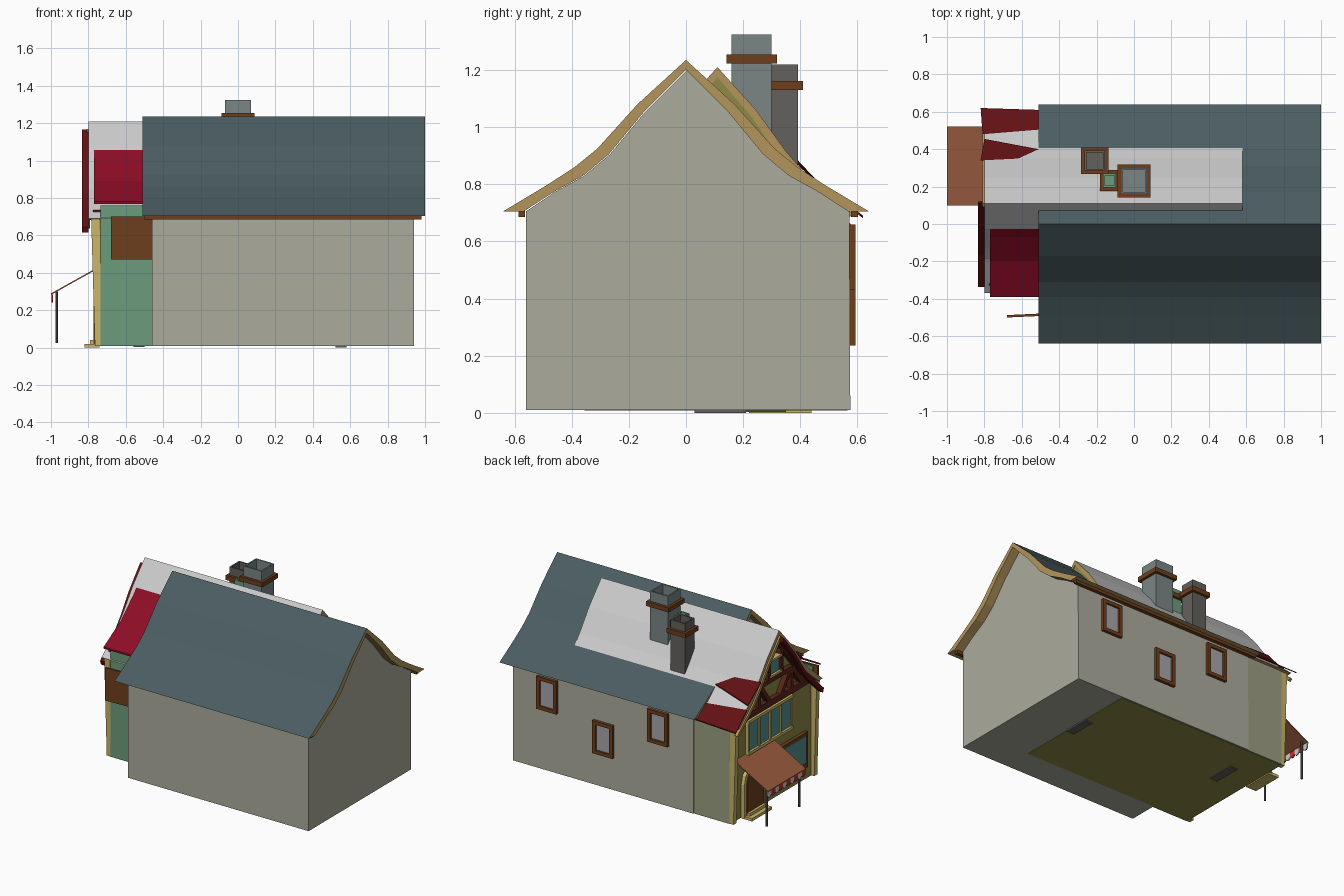
import bpy, bmesh, math

if "Cube" in bpy.data.objects:
    bpy.data.objects.remove(bpy.data.objects["Cube"])

def mat(name, r, g, b):
    m = bpy.data.materials.new(name)
    m.diffuse_color = [(c / 255) ** 2.2 for c in (r, g, b)] + [1]
    m.use_nodes = True
    m.node_tree.nodes["Principled BSDF"].inputs["Base Color"].default_value = m.diffuse_color
    return m

SLATE = mat("slate", 76, 93, 98); PALE = mat("pale_roof", 200, 200, 200)
WALL = mat("wall", 170, 170, 156); OLIVE = mat("olive", 140, 136, 72)
SAGE = mat("sage", 155, 157, 130); GREEN = mat("green", 108, 155, 124)
OCHRE = mat("ochre", 178, 148, 92); SAND = mat("sand", 200, 180, 105)
BROWN = mat("brown", 110, 64, 34); DARK = mat("dark_timber", 92, 42, 30)
CRIMSON = mat("crimson", 140, 20, 42); RED = mat("dark_red", 98, 24, 26)
TEAL = mat("teal", 88, 140, 140); GLASS = mat("glass", 165, 165, 168)
STONE = mat("stone", 122, 132, 132); SOOT = mat("soot", 100, 97, 93)
RUST = mat("rust", 150, 90, 64); STRIPE = mat("stripe", 190, 50, 42)

def finish(name, bm, *mats):
    bmesh.ops.recalc_face_normals(bm, faces=bm.faces)
    me = bpy.data.meshes.new(name)
    bm.to_mesh(me); bm.free()
    for m in mats:
        me.materials.append(m)
    ob = bpy.data.objects.new(name, me)
    bpy.context.collection.objects.link(ob)
    return ob

def loft(name, a, b, *mats, roof=False):
    """Solid between two matching loops; roof=True gives upward faces the first material."""
    bm = bmesh.new()
    va = [bm.verts.new(p) for p in a]
    vb = [bm.verts.new(p) for p in b]
    bm.faces.new(va); bm.faces.new(vb[::-1])
    n = len(a)
    for i in range(n):
        j = (i + 1) % n
        bm.faces.new((va[i], vb[i], vb[j], va[j]))
    if roof:
        bmesh.ops.recalc_face_normals(bm, faces=bm.faces)
        for f in bm.faces:
            f.material_index = 0 if f.normal.z > 0.2 else 1
    return finish(name, bm, *mats)

def prism(name, pts, x0, x1, *mats, roof=False):
    return loft(name, [(x0, y, z) for y, z in pts], [(x1, y, z) for y, z in pts], *mats, roof=roof)

def box(name, x0, x1, y0, y1, z0, z1, m):
    return prism(name, [(y0, z0), (y1, z0), (y1, z1), (y0, z1)], x0, x1, m)

def beam(name, p, q, w, x0, x1, m):
    """Flat timber between two (y, z) points."""
    dy, dz = q[0] - p[0], q[1] - p[1]
    s = w / 2 / math.hypot(dy, dz)
    oy, oz = -dz * s, dy * s
    return prism(name, [(p[0] + oy, p[1] + oz), (q[0] + oy, q[1] + oz),
                        (q[0] - oy, q[1] - oz), (p[0] - oy, p[1] - oz)], x0, x1, m)

def mirrored(half, cy):
    return [(cy - o, z) for o, z in half[:0:-1]] + [(cy + o, z) for o, z in half]

# Swept roof profiles: (offset from ridge, height)
main_out = [(0, 1.235), (.17, 1.08), (.31, .925), (.39, .86), (.49, .795), (.64, .705)]
main_in = [(0, 1.20), (.15, 1.05), (.27, .905), (.36, .83), (.46, .775), (.568, .705)]
wing_out = [(0, 1.21), (.135, 1.06), (.24, .915), (.30, .845), (.48, .69)]
wing_in = [(0, 1.175), (.12, 1.035), (.215, .895), (.28, .82), (.44, .685)]
CY = .11

# Main house
prism("main_walls", [(.575, .01), (-.56, .01)] + [(max(y, -.56), z) for y, z in mirrored(main_in, .004)], -.46, .94, WALL)
prism("main_roof", mirrored(main_out, 0) + mirrored(main_in, 0)[::-1], -.51, 1.0, SLATE, OCHRE, roof=True)
for s, y in ((-1, -.575), (1, .59)):
    box("eave_board", -.5, .98, y - .012, y + .012, .685, .71, BROWN)

# Crossing wing with the decorated end
wing = mirrored(wing_in, CY)
prism("wing_walls", [(.565, .008), (-.355, .008), (-.355, .685)] + wing[1:-1] + [(.565, .685)], -.74, .575, OLIVE)
prism("wing_roof", mirrored(wing_out, CY) + wing[::-1], -.80, .58, PALE, OCHRE, roof=True)
box("wing_front_wall", -.735, -.46, -.365, -.35, .01, .76, GREEN)
box("wing_back_wall", -.735, -.46, .555, .57, .01, .69, SAGE)

# Red roof patches
edge = [(.03, 1.12), (-.07, 1.01), (-.2, .89), (-.39, .78)]
prism("front_red_roof", edge + [(y, z - .012) for y, z in edge[::-1]], -.77, -.505, CRIMSON)

def slope_z(y):
    o = abs(y - CY)
    for (a, za), (b, zb) in zip(wing_out, wing_out[1:]):
        if o <= b or b == .48:
            return za + (zb - za) * (o - a) / (b - a)

for pts in ([(-.82, .34), (-.62, .35), (-.51, .40), (-.80, .455)],
            [(-.81, .48), (-.505, .505), (-.505, .61), (-.82, .62)]):
    top = [(x, y, slope_z(y) + .01 + (.015 if y > .6 else 0)) for x, y in pts]
    loft("back_red_roof", top, [(x, y, z - .008) for x, y, z in top], RED)
barge = [(o, z - .045) for o, z in wing_out]
left = [(CY - o * .93, z) for o, z in barge]
prism("red_bargeboard", left + [(y + .01, z - .03) for y, z in left[::-1]], -.835, -.80, RED)
right = [(CY + o, z - .04) for o, z in wing_out]
prism("ochre_bargeboard", right + [(y - .02, z - .012) for y, z in right[::-1]], -.81, -.79, OCHRE)

# Gable timbers
GX = (-.775, -.735)
box("gable_beam", *GX, -.33, .55, .69, .735, DARK)
beam("collar_beam", (-.08, .87), (.30, .87), .03, *GX, DARK)
for s in (-1, 1):
    for name, p, q in (("gable_rafter", (.40, .70), (.21, .90)), ("gable_rafter", (.21, .90), (.0, 1.15)),
                       ("gable_brace", (.06, .72), (.16, .86)), ("gable_brace", (.30, .72), (.20, .86)),
                       ("gable_stud", (.07, .87), (.07, 1.05)), ("gable_stud", (.18, .72), (.18, .87))):
        beam(name, (CY + s * p[0], p[1]), (CY + s * q[0], q[1]), .03, *GX, DARK)
box("gable_window", -.765, -.735, .06, .16, .90, 1.0, TEAL)
for z in (.89, 1.0):
    box("gable_window_trim", -.78, -.735, .045, .175, z, z + .015, SAND)

# Shop front: corner posts, window band, door and step
for y in (-.35, .545):
    loft("corner_post", [(-.765, y - .012, .01), (-.73, y - .012, .01), (-.73, y + .022, .01), (-.765, y + .022, .01)],
         [(-.785, y - .012, .69), (-.74, y - .012, .69), (-.74, y + .022, .69), (-.785, y + .022, .69)], SAND)
for i in range(4):
    y = -.085 + i * .12
    box("band_window", -.75, -.735, y, y + .105, .45, .65, TEAL)
for i in range(5):
    y = -.1 + i * .12
    box("band_mullion", -.76, -.735, y, y + .015, .44, .66, SAND)
for z in (.43, .65):
    box("band_rail", -.765, -.735, -.1, .395, z, z + .02, SAND)

def arch(w, h, cy):
    return [(cy - w, .012), (cy + w, .012)] + [(cy + w * math.cos(math.pi * i / 6), h + w * math.sin(math.pi * i / 6)) for i in range(7)]

prism("door_surround", arch(.115, .24, .33), -.765, -.735, SAND)
prism("door", arch(.09, .24, .33), -.772, -.735, BROWN)
box("door_step", -.82, -.74, .22, .44, .0, .02, SAND)
box("upper_step", -.79, -.74, .24, .42, .02, .04, SAND)
box("low_window_frame", -.765, -.735, -.26, .08, .10, .35, BROWN)
box("low_window", -.77, -.735, -.235, .055, .14, .33, TEAL)

# Awning with striped valance and poles
prof = [(-1.0, .29), (-.74, .435), (-.74, .427), (-1.0, .282)]
loft("awning", [(x, .10, z) for x, z in prof], [(x, .52, z) for x, z in prof], RUST)
for i in range(10):
    y = .10 + i * .042
    prism("valance_flap", [(y, .285), (y + .042, .285), (y + .042, .255), (y + .03, .24), (y + .012, .24), (y, .255)],
          -.998, -.99, PALE if i % 2 else STRIPE)
for y in (.13, .49):
    bpy.ops.mesh.primitive_cylinder_add(vertices=8, radius=.007, depth=.275, location=(-.97, y, .163))
    bpy.context.object.name = "awning_pole"
    bpy.context.object.data.materials.append(SOOT)

# Hanging sign board
loft("hanging_board", [(-.68, -.50, .47), (-.46, -.49, .47), (-.46, -.49, .70), (-.68, -.50, .70)],
     [(-.68, -.487, .47), (-.46, -.477, .47), (-.46, -.477, .70), (-.68, -.487, .70)], BROWN)

# Back windows
for x, z in ((.67, .43), (.235, .235), (-.19, .43)):
    box("back_window", x - .06, x + .06, .57, .58, z + .015, z + .215, GLASS)
    for sx in (-.078, .053):
        box("window_jamb", x + sx, x + sx + .025, .57, .593, z, z + .23, BROWN)
    for dz in (0, .205):
        box("window_rail", x - .078, x + .078, .57, .593, z + dz, z + dz + .025, BROWN)

# Chimneys with sunken tops and collars
def chimney(x0, x1, y0, y1, top, cz, m):
    ob = box("chimney", x0, x1, y0, y1, .8, top, m)
    bm = bmesh.new(); bm.from_mesh(ob.data)
    f = max(bm.faces, key=lambda f: f.calc_center_median().z)
    bmesh.ops.inset_region(bm, faces=[f], thickness=.014)
    res = bmesh.ops.extrude_face_region(bm, geom=[f])
    bmesh.ops.translate(bm, vec=(0, 0, -.07), verts=[v for v in res["geom"] if isinstance(v, bmesh.types.BMVert)])
    bmesh.ops.delete(bm, geom=[f], context='FACES') if f.is_valid else None
    bm.to_mesh(ob.data); bm.free()
    e = .018
    for a in ((x0 - e, x1 + e, y0 - e, y0), (x0 - e, x1 + e, y1, y1 + e), (x0 - e, x0, y0, y1), (x1, x1 + e, y0, y1)):
        box("chimney_collar", *a, cz, cz + .032, BROWN)

chimney(-.07, .07, .16, .30, 1.325, 1.223, STONE)
chimney(-.265, -.155, .285, .392, 1.22, 1.13, SOOT)
chimney(-.165, -.095, .195, .27, 1.19, 1.12, GREEN)

# Foot pads under the house
box("foot_pad", .52, .58, .03, .21, .0, .012, SOOT)
box("foot_pad", -.56, -.50, .15, .35, .003, .012, SOOT)
